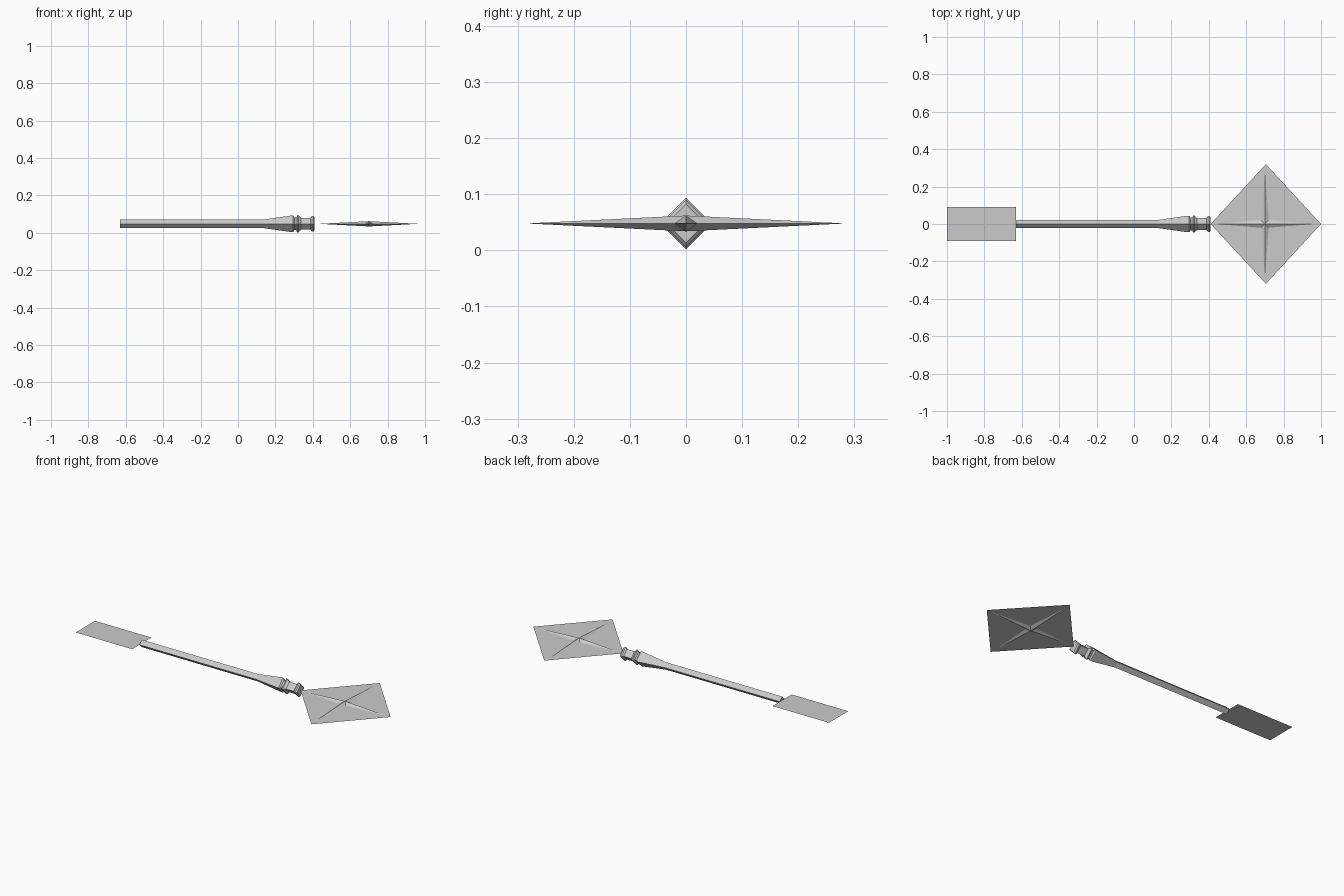
import bpy
from math import cos, sin, pi

if "Cube" in bpy.data.objects:
    bpy.data.objects.remove(bpy.data.objects["Cube"])

MID = 0.048  # height of the long axis

grey = bpy.data.materials.new("light grey")
grey.use_nodes = True
colour = (0.6, 0.6, 0.6, 1)
grey.diffuse_color = colour
grey.node_tree.nodes["Principled BSDF"].inputs["Base Color"].default_value = colour


def add_part(name, verts, faces, location):
    mesh = bpy.data.meshes.new(name)
    mesh.from_pydata(verts, [], faces)
    mesh.materials.append(grey)
    part = bpy.data.objects.new(name, mesh)
    part.location = location
    bpy.context.collection.objects.link(part)
    return part


# Four-sided shaft with a flared collar: (x, radius) rings
profile = [(-0.63, 0.022), (0.13, 0.022), (0.285, 0.044), (0.295, 0.044),
           (0.302, 0.034), (0.311, 0.034), (0.317, 0.046), (0.323, 0.046),
           (0.337, 0.031), (0.387, 0.031), (0.395, 0.042), (0.403, 0.042),
           (0.41, 0.034)]
verts = [(x, r * cos(k * pi / 2), r * sin(k * pi / 2))
         for x, r in profile for k in range(4)]
faces = [(i * 4 + k, i * 4 + (k + 1) % 4, i * 4 + 4 + (k + 1) % 4, i * 4 + 4 + k)
         for i in range(len(profile) - 1) for k in range(4)]
last = len(verts) - 4
faces = [f[::-1] for f in faces]
faces += [(0, 1, 2, 3), (last + 3, last + 2, last + 1, last)]
add_part("shaft", verts, faces, (0, 0, MID))

# Flat sheet at the tail
add_part("tail_sheet",
         [(-0.185, -0.09, 0), (0.185, -0.09, 0), (0.185, 0.09, 0), (-0.185, 0.09, 0)],
         [(0, 1, 2, 3)], (-0.815, 0, MID))

# Flat diamond blade
add_part("diamond_blade",
         [(-0.295, 0, 0), (0, -0.32, 0), (0.295, 0, 0), (0, 0.32, 0)],
         [(0, 1, 2, 3)], (0.705, 0, MID))

# Four-pointed star with a peak on both sides of the blade
rim = []
for k in range(8):
    reach = 0.028 if k % 2 else (0.285 if k % 4 else 0.265)
    rim.append((reach * cos(k * pi / 4), reach * sin(k * pi / 4), 0))
star_faces = []
for k in range(8):
    star_faces += [(k, (k + 1) % 8, 8), ((k + 1) % 8, k, 9)]
add_part("star", rim + [(0, 0, 0.014), (0, 0, -0.014)], star_faces, (0.7, 0, MID))
